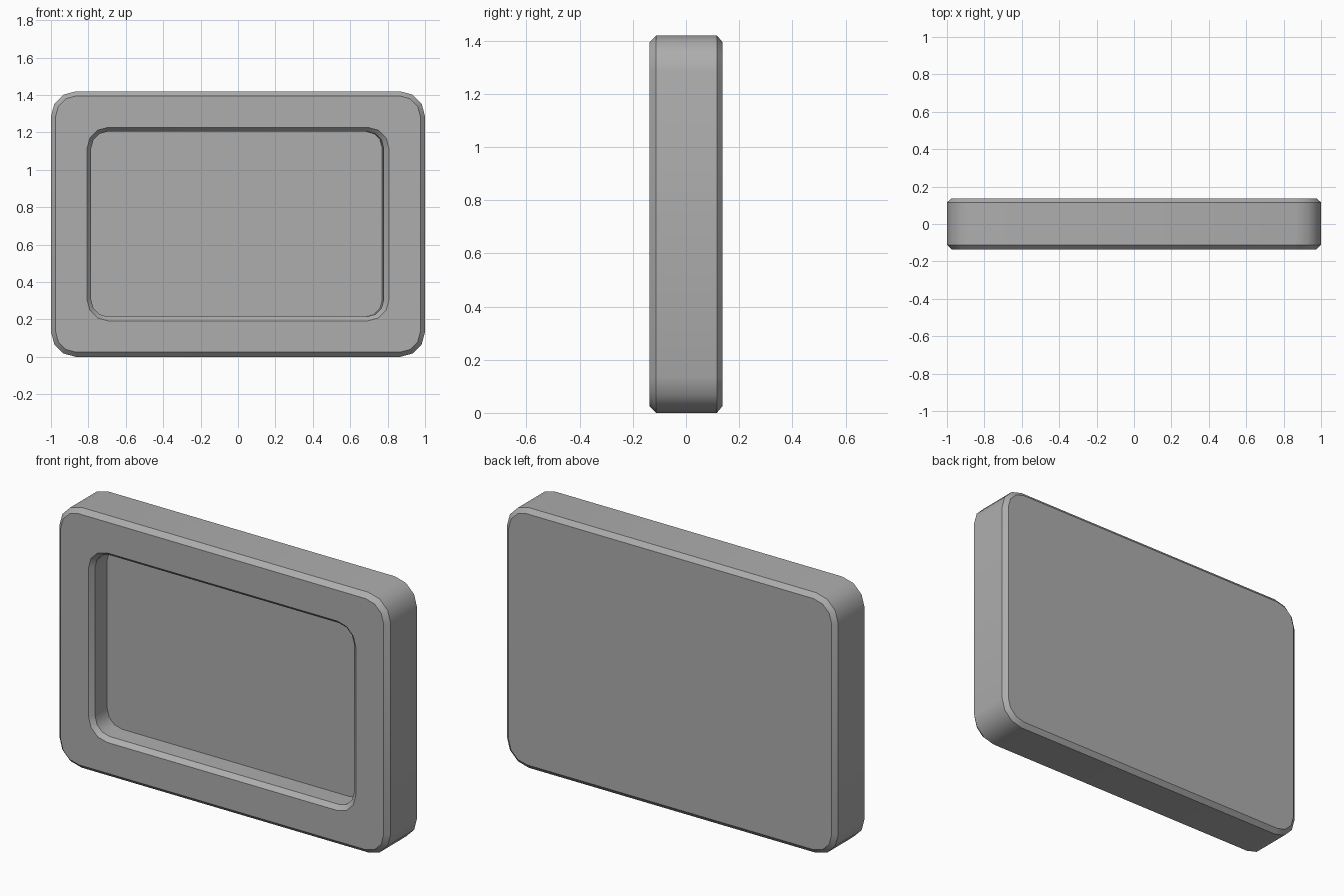
import bpy
import bmesh
from math import sin, cos, radians

cube = bpy.data.objects.get("Cube")
if cube:
    bpy.data.objects.remove(cube, do_unlink=True)

HALF_W, HALF_H, HALF_D = 1.0, 0.71, 0.137   # body half sizes
CORNER, CHAMFER = 0.134, 0.025
BACK_CHAMFER = 0.021                        # depth of the rear chamfer
BORDER = 0.193                              # frame width around the recess
LIP = 0.022                                 # chamfer of the recess edge
FLOOR_Y = -0.007                            # recess floor
STEPS = 3                                   # segments per rounded corner
GREY = (0.42, 0.42, 0.42, 1)


def rounded_ring(bm, inset, radius, y, trim=0):
    """Rounded rectangle inset from the body outline; trim narrows its +x side."""
    cx, cz = HALF_W - inset - radius, HALF_H - inset - radius
    ring = []
    for quarter, (sx, sz) in enumerate([(1, 1), (-1, 1), (-1, -1), (1, -1)]):
        for i in range(STEPS + 1):
            a = radians(90 * (quarter + i / STEPS))
            x = sx * cx + radius * cos(a) - (trim if sx > 0 else 0)
            ring.append(bm.verts.new((x, y, HALF_H + sz * cz + radius * sin(a))))
    return ring


def bridge(bm, a, b):
    for i in range(len(a)):
        j = (i + 1) % len(a)
        bm.faces.new((a[i], a[j], b[j], b[i]))


# Rings run from the back, round the sides, over the front and into the recess
bm = bmesh.new()
small = CORNER - CHAMFER
rings = [rounded_ring(bm, *r) for r in (
    (CHAMFER, small, HALF_D),
    (0, CORNER, HALF_D - BACK_CHAMFER),
    (0, CORNER, CHAMFER - HALF_D),
    (CHAMFER, small, -HALF_D),
    (BORDER, 0.112, -HALF_D),
    (BORDER + LIP, 0.09, CHAMFER - HALF_D, 0.006),
    (BORDER + LIP, 0.09, FLOOR_Y, 0.014),
)]
for a, b in zip(rings, rings[1:]):
    bridge(bm, a, b)
bm.faces.new(rings[0])      # back panel
bm.faces.new(rings[-1])     # recess floor
bmesh.ops.recalc_face_normals(bm, faces=bm.faces)

mesh = bpy.data.meshes.new("recessed_panel")
bm.to_mesh(mesh)
bm.free()
panel = bpy.data.objects.new("recessed_panel", mesh)
bpy.context.collection.objects.link(panel)

# Single plain grey material
grey = bpy.data.materials.new("plain_grey")
grey.use_nodes = True
grey.diffuse_color = GREY
grey.node_tree.nodes["Principled BSDF"].inputs["Base Color"].default_value = GREY
mesh.materials.append(grey)

# Smooth rounded corners, crisp chamfers
bpy.ops.object.select_all(action='DESELECT')
panel.select_set(True)
bpy.context.view_layer.objects.active = panel
bpy.ops.object.shade_smooth_by_angle(angle=radians(35))
